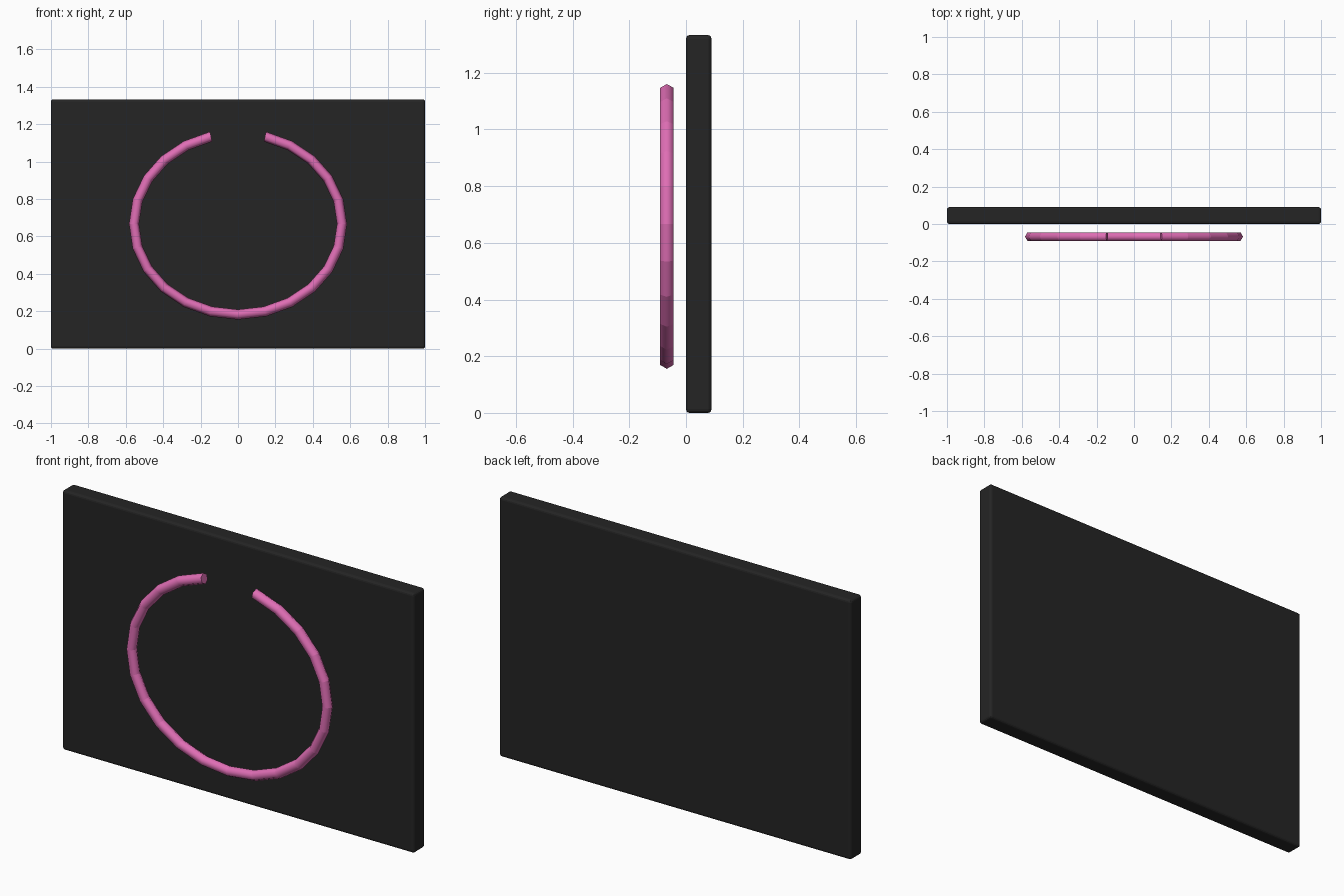
import bpy, bmesh
from math import sin, cos, pi, radians
from mathutils import Vector

cube = bpy.data.objects.get("Cube")
if cube:
    bpy.data.objects.remove(cube, do_unlink=True)


def material(name, rgb):
    m = bpy.data.materials.new(name)
    m.use_nodes = True
    m.diffuse_color = (*rgb, 1)
    m.node_tree.nodes["Principled BSDF"].inputs["Base Color"].default_value = (*rgb, 1)
    return m


def add_object(name, bm, mat):
    bmesh.ops.recalc_face_normals(bm, faces=bm.faces)
    mesh = bpy.data.meshes.new(name)
    bm.to_mesh(mesh)
    bm.free()
    mesh.materials.append(mat)
    obj = bpy.data.objects.new(name, mesh)
    bpy.context.collection.objects.link(obj)
    return obj


charcoal = material("charcoal", (0.018, 0.018, 0.018))
pink = material("pink", (0.74, 0.155, 0.46))

# Back panel with softly rounded edges
WIDTH, DEPTH, HEIGHT = 2.0, 0.09, 1.333
bm = bmesh.new()
bmesh.ops.create_cube(bm, size=1)
bmesh.ops.scale(bm, verts=bm.verts, vec=(WIDTH, DEPTH, HEIGHT))
bmesh.ops.translate(bm, verts=bm.verts, vec=(0, DEPTH / 2, HEIGHT / 2))
panel = add_object("back_panel", bm, charcoal)
bevel = panel.modifiers.new("rounded_edges", "BEVEL")
bevel.width = 0.013
bevel.segments = 3

# Open oval tube: hexagonal straight links joined at mitred rings
RX, RZ, TUBE, SIDES, STEP = 0.556, 0.484, 0.027, 6, 15
CENTRE = Vector((0, -0.0675, HEIGHT / 2))
bm = bmesh.new()
rings = []
for degrees in range(STEP, 360 - STEP + 1, STEP):
    a = radians(degrees)
    point = CENTRE + Vector((RX * sin(a), 0, RZ * cos(a)))
    outward = Vector((sin(a) / RX, 0, cos(a) / RZ)).normalized()
    ring = []
    for i in range(SIDES):
        t = 2 * pi * i / SIDES
        ring.append(bm.verts.new(point + TUBE * (outward * cos(t) + Vector((0, sin(t), 0)))))
    rings.append(ring)
for r, s in zip(rings, rings[1:]):
    for i in range(SIDES):
        j = (i + 1) % SIDES
        bm.faces.new((r[i], r[j], s[j], s[i]))
bm.faces.new(rings[0])
bm.faces.new(rings[-1])
for f in bm.faces:
    f.smooth = len(f.verts) == 4
# Keep each link joint crisp while the tube is smooth around
for ring in rings:
    for i in range(SIDES):
        bm.edges.get((ring[i], ring[(i + 1) % SIDES])).smooth = False
add_object("oval_tube", bm, pink)
